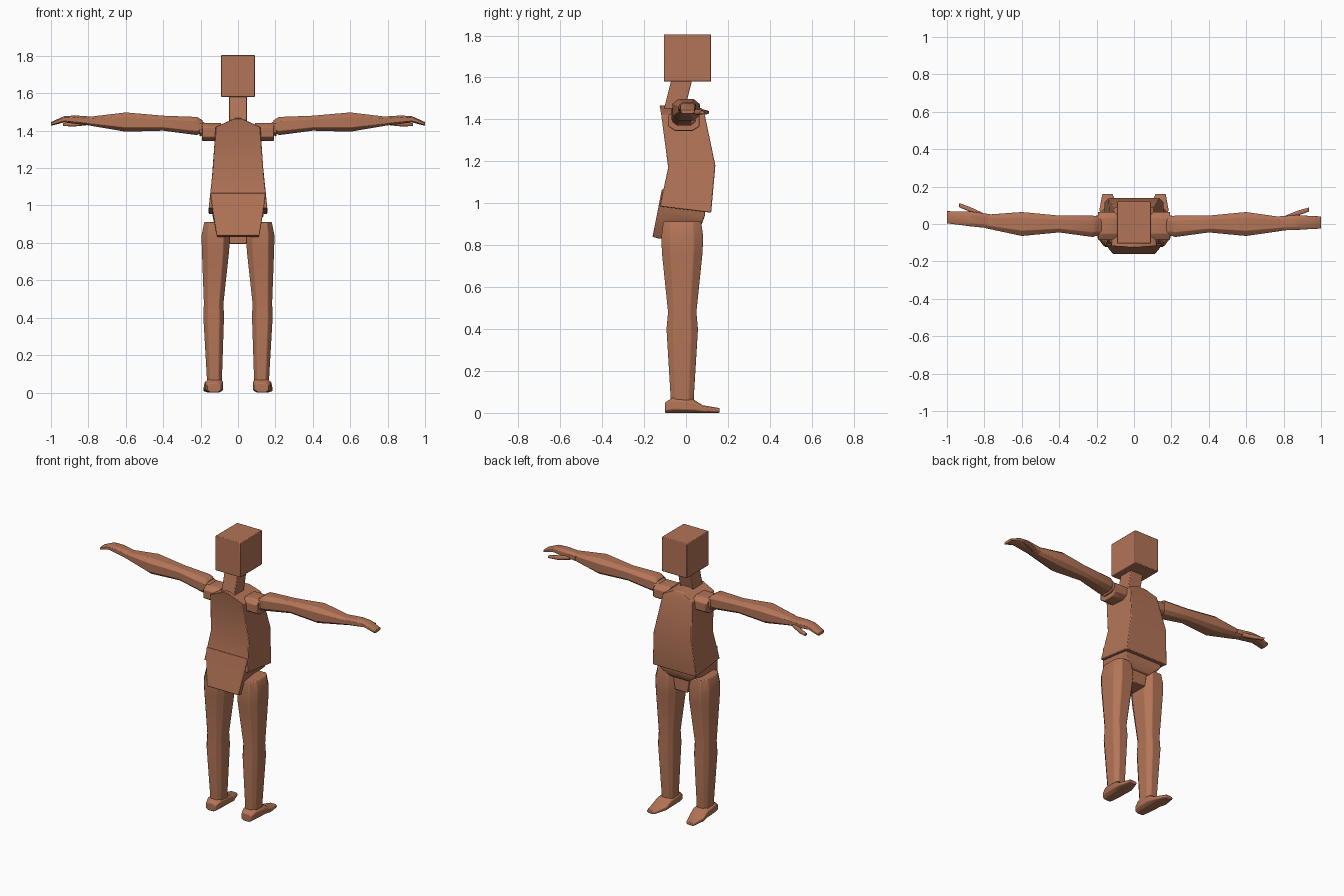
import bpy
import bmesh
from math import radians
from mathutils import Vector

cube = bpy.data.objects.get("Cube")
if cube:
    bpy.data.objects.remove(cube, do_unlink=True)

clay = bpy.data.materials.new("brown_clay")
clay.use_nodes = True
clay.diffuse_color = (.45, .175, .095, 1)
shader = clay.node_tree.nodes["Principled BSDF"]
shader.inputs["Base Color"].default_value = clay.diffuse_color


def loft(name, rings, mirror=False, bevel=.004):
    """Skin a list of equal point rings and cap both ends."""
    bm = bmesh.new()
    loops = [[bm.verts.new(point) for point in ring] for ring in rings]
    for lower, upper in zip(loops, loops[1:]):
        for i in range(len(lower)):
            bm.faces.new((lower[i - 1], lower[i], upper[i], upper[i - 1]))
    bm.faces.new(loops[0])
    bm.faces.new(loops[-1])
    bmesh.ops.recalc_face_normals(bm, faces=bm.faces)
    mesh = bpy.data.meshes.new(name)
    bm.to_mesh(mesh)
    bm.free()
    mesh.materials.append(clay)
    part = bpy.data.objects.new(name, mesh)
    bpy.context.collection.objects.link(part)
    bpy.ops.object.select_all(action="DESELECT")
    part.select_set(True)
    bpy.context.view_layer.objects.active = part
    bpy.ops.object.shade_smooth_by_angle(angle=radians(35))
    if mirror:
        part.modifiers.new("mirror", "MIRROR")
    soften = part.modifiers.new("soft_edges", "BEVEL")
    soften.width = bevel
    soften.segments = 2
    soften.limit_method = "ANGLE"


def ring(center, across, up, cut=.22):
    """Rectangle with cut corners around a centre, spanned by two half vectors."""
    center, across, up = Vector(center), Vector(across), Vector(up)
    inner = 1 - 2 * cut
    corners = []
    for a, b in ((1, 1), (-1, 1), (-1, -1), (1, -1)):
        pair = [(a, b * inner), (a * inner, b)]
        corners += pair if a == b else reversed(pair)
    return [center + across * a + up * b for a, b in corners]


def level_ring(x, y, z, wide, deep):
    """Horizontal section, for legs."""
    return ring((x, y, z), (wide / 2, 0, 0), (0, deep / 2, 0))


def arm_ring(x, y, z, deep, high):
    """Section facing sideways, for arms and shoulders."""
    return ring((x, y, z), (0, deep / 2, 0), (0, 0, high / 2))


def foot_ring(y, x, wide, high):
    """Section facing forwards, resting on the floor."""
    return ring((x, y, high / 2), (wide / 2, 0, 0), (0, 0, high / 2))


def slab(back, front, half_back, half_front=None):
    """Four-sided section tilted from a back edge to a front edge."""
    half_front = half_front or half_back
    return [(-half_back, *back), (half_back, *back),
            (half_front, *front), (-half_front, *front)]


# Head on a neck that leans forward
head_bottom, head_top = 1.58, 1.805
loft("head", [slab(back=(-.105, z), front=(.12, z), half_back=.09)
              for z in (head_bottom, head_top)])
loft("neck", [slab(back=(y, z), front=(y + .1, z), half_back=.047)
              for y, z in ((-.11, 1.43), (-.07, head_bottom + .01))])

# Torso with a crease at the belly and sloping shoulders
hem = slab(back=(-.125, .985), front=(.12, .955), half_back=.157)
belly = slab(back=(-.085, 1.17), front=(.14, 1.18), half_back=.137)
chest = slab(back=(-.118, 1.42), front=(.09, 1.42), half_back=.12, half_front=.105)
collar_line = slab(back=(-.126, 1.467), front=(.075, 1.455), half_back=.015, half_front=.03)
loft("torso", [hem, belly, chest, collar_line])

# Pelvis hangs down behind, with a small block between the legs
waist = slab(back=(-.115, 1.067), front=(.09, 1.03), half_back=.148, half_front=.13)
hips = slab(back=(-.135, .965), front=(.09, .94), half_back=.135)
seat = slab(back=(-.16, .84), front=(.075, .9), half_back=.115, half_front=.09)
underside = slab(back=(-.125, .83), front=(.06, .88), half_back=.11, half_front=.07)
loft("pelvis", [waist, hips, seat, underside])
loft("crotch_block", [slab(back=(-.06, z), front=(.05, z), half_back=half)
                      for z, half in ((.795, .045), (.95, .07))])

# Legs share one depth line; thighs sit closer together than shins
leg_y, thigh_x, shin_x = -.018, .12, .13
thigh_top = level_ring(thigh_x, leg_y, z=.912, wide=.12, deep=.18)
thigh = level_ring(thigh_x, leg_y, z=.84, wide=.15, deep=.2)
lower_thigh = level_ring(thigh_x, leg_y, z=.76, wide=.146, deep=.193)
knee = level_ring(shin_x, leg_y, z=.48, wide=.105, deep=.135)
calf = level_ring(shin_x, leg_y, z=.4, wide=.11, deep=.15)
ankle = level_ring(shin_x - .004, leg_y, z=.07, wide=.08, deep=.11)
sole = level_ring(shin_x - .004, leg_y, z=.03, wide=.08, deep=.11)
loft("legs", [thigh_top, thigh, lower_thigh, knee, calf, ankle, sole], mirror=True)

# Feet turn out slightly towards the toes
heel = foot_ring(y=-.1, x=.128, wide=.07, high=.05)
arch_back = foot_ring(y=-.06, x=.128, wide=.095, high=.075)
instep = foot_ring(y=.035, x=.13, wide=.1, high=.065)
ball = foot_ring(y=.08, x=.134, wide=.1, high=.036)
toes = foot_ring(y=.16, x=.142, wide=.055, high=.023)
loft("feet", [heel, arch_back, instep, ball, toes], mirror=True)

# Shoulder joints: a block against the chest and a flared collar
joint_y, joint_z = -.01, 1.393
loft("shoulder_blocks", [arm_ring(x, joint_y, joint_z, deep=.15, high=.095)
                         for x in (.09, .193)], mirror=True)
loft("shoulder_collars", [arm_ring(x, joint_y, joint_z + x / 10, deep=.11, high=high)
                          for x, high in ((.165, .05), (.205, .09))], mirror=True)


def build_arm(label, side, drift):
    """Arm rising gently outwards, ending in a flat mitten hand and a thumb."""
    def section(x, deep, high, y=0, lift=0):
        bend = drift * max(0, x - .6)
        return arm_ring(side * x, y + bend, 1.415 + x * .045 + lift, deep, high)

    socket = section(x=.19, deep=.095, high=.065, y=-.012)
    shoulder = section(x=.22, deep=.115, high=.097, y=-.012)
    biceps = section(x=.4, deep=.09, high=.08, lift=.007)
    forearm = section(x=.6, deep=.128, high=.103, lift=.004)
    wrist = section(x=.8, deep=.07, high=.045)
    loft(label + "_arm", [socket, shoulder, biceps, forearm, wrist], bevel=.002)

    palm = section(x=.77, deep=.075, high=.05, y=.003)
    knuckles = section(x=.87, deep=.08, high=.044, y=.008, lift=.005)
    fingers = section(x=.93, deep=.072, high=.033, y=.008, lift=.004)
    fingertips = section(x=1, deep=.065, high=.02, y=.008, lift=-.024)
    loft(label + "_hand", [palm, knuckles, fingers, fingertips], bevel=.002)

    thumb_root = section(x=.81, deep=.035, high=.025, y=.028, lift=-.01)
    thumb_joint = section(x=.88, deep=.026, high=.025, y=.06, lift=-.02)
    thumb_tip = section(x=.935, deep=.022, high=.016, y=.077, lift=-.024)
    loft(label + "_thumb", [thumb_root, thumb_joint, thumb_tip], bevel=.002)


build_arm("left", side=1, drift=0)
build_arm("right", side=-1, drift=.07)
